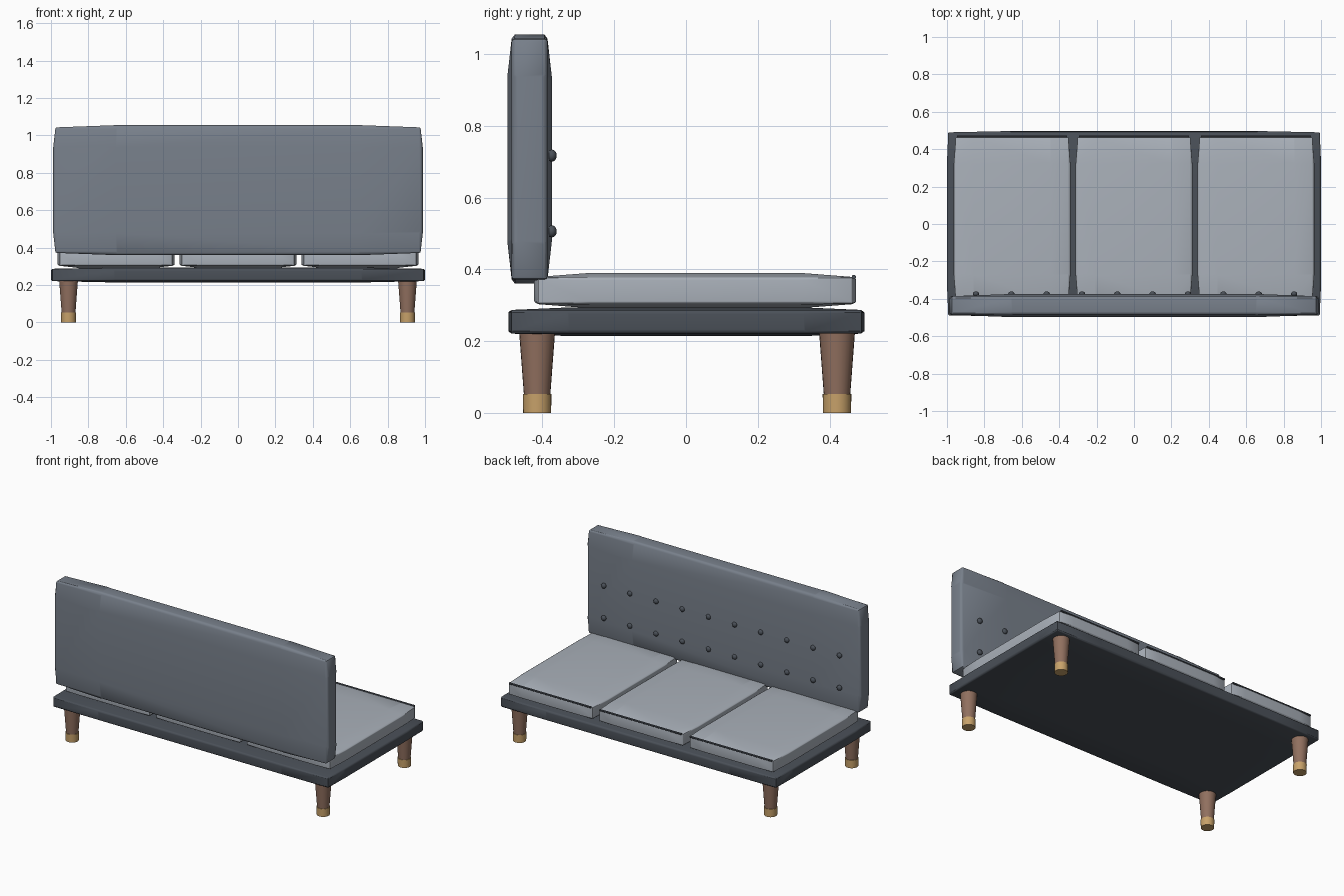
import bpy, bmesh, math
from mathutils import Vector

if "Cube" in bpy.data.objects:
    bpy.data.objects.remove(bpy.data.objects["Cube"])


def material(name, rgb):
    lin = [((c / 255 + 0.055) / 1.055) ** 2.4 for c in rgb]
    m = bpy.data.materials.new(name)
    m.diffuse_color = (*lin, 1)
    m.use_nodes = True
    m.node_tree.nodes["Principled BSDF"].inputs["Base Color"].default_value = m.diffuse_color
    return m


GREY = material("mid grey fabric", (120, 128, 139))
LIGHT = material("light grey fabric", (170, 177, 186))
DARK = material("charcoal", (74, 80, 88))
WOOD = material("brown wood", (145, 112, 95))
BRASS = material("brass", (200, 162, 106))


def finish(name, bm, mat, angle=30):
    bmesh.ops.recalc_face_normals(bm, faces=bm.faces)
    me = bpy.data.meshes.new(name)
    bm.to_mesh(me)
    bm.free()
    me.materials.append(mat)
    ob = bpy.data.objects.new(name, me)
    bpy.context.collection.objects.link(ob)
    bpy.ops.object.select_all(action='DESELECT')
    ob.select_set(True)
    bpy.context.view_layer.objects.active = ob
    bpy.ops.object.shade_smooth_by_angle(angle=math.radians(angle))
    return ob


def padded_box(name, lo, hi, mat, puff=0.011, bevel=0.008):
    """Box cut in thirds whose rims are pulled in, then softly bevelled."""
    lo, hi = Vector(lo), Vector(hi)
    mid, half = (lo + hi) / 2, (hi - lo) / 2
    bm = bmesh.new()
    bmesh.ops.create_cube(bm, size=2)
    for axis in range(3):
        for s in (-0.66, 0.66):
            no, co = Vector((0, 0, 0)), Vector((0, 0, 0))
            no[axis], co[axis] = 1, s
            geom = bm.verts[:] + bm.edges[:] + bm.faces[:]
            bmesh.ops.bisect_plane(bm, geom=geom, plane_co=co, plane_no=no)
    for v in bm.verts:
        ends = [abs(c) > 0.99 for c in v.co]
        rim = sum(ends) > 1
        v.co = Vector([mid[i] + v.co[i] * half[i]
                       - (math.copysign(puff, v.co[i]) if rim and ends[i] else 0)
                       for i in range(3)])
    bm.normal_update()
    sharp = [e for e in bm.edges if e.calc_face_angle(0) > math.radians(38)]
    bmesh.ops.bevel(bm, geom=sharp, offset=bevel, segments=2, profile=0.5,
                    affect='EDGES', clamp_overlap=True)
    return finish(name, bm, mat, 40)


def lathe(name, x, y, z0, z1, r0, r1, mat):
    bm = bmesh.new()
    bmesh.ops.create_cone(bm, cap_ends=True, segments=24, radius1=r0,
                          radius2=r1, depth=z1 - z0)
    bmesh.ops.translate(bm, verts=bm.verts, vec=(x, y, (z0 + z1) / 2))
    return finish(name, bm, mat)


# Platform and backrest
padded_box("platform", (-1, -0.495, 0.214), (1, 0.497, 0.294), DARK, 0.007)
padded_box("backrest", (-0.988, -0.498, 0.36), (0.988, -0.374, 1.055), GREY, 0.012)

# Three seat cushions with dark piping along the front edge
for i in (-1, 0, 1):
    x = i * 0.652
    padded_box("seat_cushion", (x - 0.312, -0.423, 0.292),
               (x + 0.312, 0.474, 0.39), LIGHT)
    bm = bmesh.new()
    bmesh.ops.create_cone(bm, cap_ends=True, segments=10, radius1=0.006,
                          radius2=0.006, depth=0.59)
    for v in bm.verts:
        v.co = (x + v.co.z, 0.468 + v.co.x, 0.379 + v.co.y)
    finish("cushion_piping", bm, DARK)

# Two rows of buttons on the backrest
for z in (0.506, 0.717):
    for i in range(10):
        bm = bmesh.new()
        bmesh.ops.create_uvsphere(bm, u_segments=16, v_segments=8, radius=0.017)
        for v in bm.verts:
            v.co = (-0.845 + i * 0.189 + v.co.x, -0.374 + v.co.y * 0.8, z + v.co.z)
        finish("backrest_button", bm, DARK, 60)

# Tapered legs with brass caps
for x in (-0.906, 0.906):
    for y in (-0.415, 0.421):
        lathe("leg", x, y, 0.04, 0.225, 0.036, 0.05, WOOD)
        lathe("leg_cap", x, y, 0, 0.052, 0.039, 0.04, BRASS)
